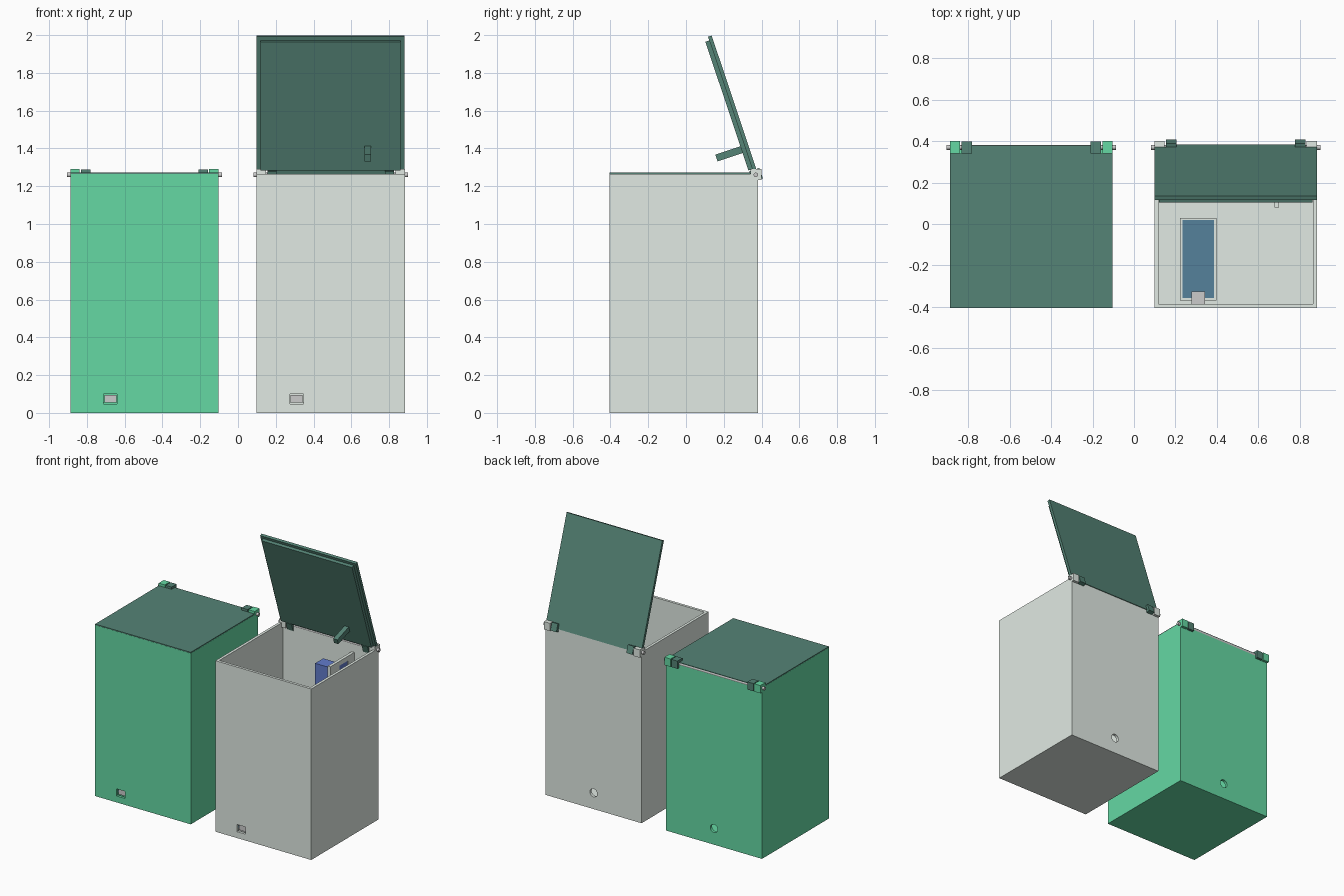
import bpy, math
from mathutils import Matrix, Vector

if "Cube" in bpy.data.objects:
    bpy.data.objects.remove(bpy.data.objects["Cube"])


def material(name, rgb):
    m = bpy.data.materials.new(name)
    m.diffuse_color = (*rgb, 1)
    m.use_nodes = True
    m.node_tree.nodes["Principled BSDF"].inputs["Base Color"].default_value = m.diffuse_color
    return m


GREEN = material("bin_green", (0.13, 0.69, 0.37))
PALE = material("bin_pale", (0.75, 0.82, 0.77))
DARK = material("lid_dark_green", (0.09, 0.23, 0.18))
NAVY = material("board_navy", (0.09, 0.22, 0.33))
BLUE = material("servo_blue", (0.12, 0.2, 0.6))

PIVOT_Y, PIVOT_Z = 0.37, 1.26


def box(name, x, y, z, mat=None):
    """Box from three (min, max) ranges."""
    bpy.ops.mesh.primitive_cube_add(size=1)
    o = bpy.context.object
    o.name = name
    size = [r[1] - r[0] for r in (x, y, z)]
    mid = [(r[0] + r[1]) / 2 for r in (x, y, z)]
    o.data.transform(Matrix.Translation(mid) @ Matrix.Diagonal((*size, 1)))
    if mat:
        o.data.materials.append(mat)
    return o


def rod(name, centre, radius, length, axis, mat=None):
    bpy.ops.mesh.primitive_cylinder_add(vertices=32, radius=radius, depth=length)
    o = bpy.context.object
    o.name = name
    turn = Matrix.Rotation(math.pi / 2, 4, 'Y' if axis == 'X' else 'X')
    o.data.transform(Matrix.Translation(centre) @ turn)
    if mat:
        o.data.materials.append(mat)
    bpy.ops.object.shade_smooth_by_angle()
    return o


def cut(target, *cutters):
    for c in cutters:
        c.hide_render = True
        m = target.modifiers.new("cut", 'BOOLEAN')
        m.operation, m.solver, m.object = 'DIFFERENCE', 'EXACT', c
        bpy.context.view_layer.objects.active = target
        bpy.ops.object.modifier_apply(modifier=m.name)
        bpy.data.objects.remove(c)


def swing(objs, degrees):
    """Rotate lid parts about the hinge pin."""
    p = Vector((0, PIVOT_Y, PIVOT_Z))
    m = (Matrix.Translation(p) @ Matrix.Rotation(math.radians(-degrees), 4, 'X')
         @ Matrix.Translation(-p))
    for o in objs:
        o.data.transform(m)


def build_bin(tag, x0, mat, open_angle):
    w = 0.785

    def X(a, b):
        return (x0 + a, x0 + b)

    # hollow body with port opening and rear cable hole
    body = box(tag + "_body", X(0, w), (-0.405, 0.38), (0, 1.265), mat)
    cut(body,
        box("cavity", X(0.02, w - 0.02), (-0.385, 0.36), (0.02, 1.4)),
        box("port_opening", X(0.176, 0.248), (-0.5, -0.37), (0.047, 0.1)),
        rod("cable_hole", (x0 + w / 2, 0.38, 0.12), 0.03, 0.2, 'Y'))

    # circuit board in a raised tray on the floor
    tray = box(tag + "_board_tray", X(0.124, 0.299), (-0.37, 0.03), (0.015, 0.055), mat)
    cut(tray, box("tray_pocket", X(0.137, 0.287), (-0.357, 0.02), (0.03, 0.1)))
    box(tag + "_circuit_board", X(0.137, 0.287), (-0.357, 0.02), (0.03, 0.052), NAVY)
    box(tag + "_board_port", X(0.18, 0.244), (-0.388, -0.325), (0.055, 0.094))

    # servo and its bracket on the back wall
    bracket = box(tag + "_servo_bracket", X(0.58, 0.602), (0.08, 0.365), (0.86, 1.195), mat)
    cut(bracket, box("servo_slot", X(0.5, 0.7), (0.188, 0.287), (0.928, 1.162)))
    box(tag + "_servo_body", X(0.40, 0.60), (0.19, 0.285), (0.93, 1.125), BLUE)
    box(tag + "_servo_flange", X(0.575, 0.598), (0.19, 0.285), (0.89, 1.16), BLUE)

    # lid: plate, inner lip and push arm
    plate = box(tag + "_lid_plate", X(0.001, w - 0.001), (-0.404, 0.379), (1.252, 1.272), DARK)
    for i, (a, b) in enumerate(((-0.02, 0.057), (w - 0.057, w + 0.02))):
        cut(plate, box("hinge_notch", X(a, b), (0.34, 0.42), (1.2, 1.3)))
    lip = box(tag + "_lid_lip", X(0.022, w - 0.022), (-0.383, 0.335), (1.23, 1.254), DARK)
    arm = box(tag + "_lid_arm", X(0.572, 0.607), (0.2, 0.238), (1.09, 1.235), DARK)
    lid_parts = [plate, lip, arm]

    # hinge knuckles, mirrored left and right, on one long pin
    for side in ("left", "right"):
        def H(a, b):
            return X(a, b) if side == "left" else X(w - b, w - a)
        box(f"{tag}_{side}_body_knuckle", H(0, 0.05), (0.341, 0.4), (1.232, 1.29), mat)
        lid_parts.append(box(f"{tag}_{side}_lid_knuckle", H(0.057, 0.106),
                             (0.341, 0.399), (1.232, 1.289), DARK))
    rod(tag + "_hinge_pin", (x0 + w / 2, PIVOT_Y, PIVOT_Z), 0.012, w + 0.034, 'X')
    swing(lid_parts, open_angle)


build_bin("green_bin", -0.888, GREEN, 0)
build_bin("pale_bin", 0.098, PALE, 71.5)
